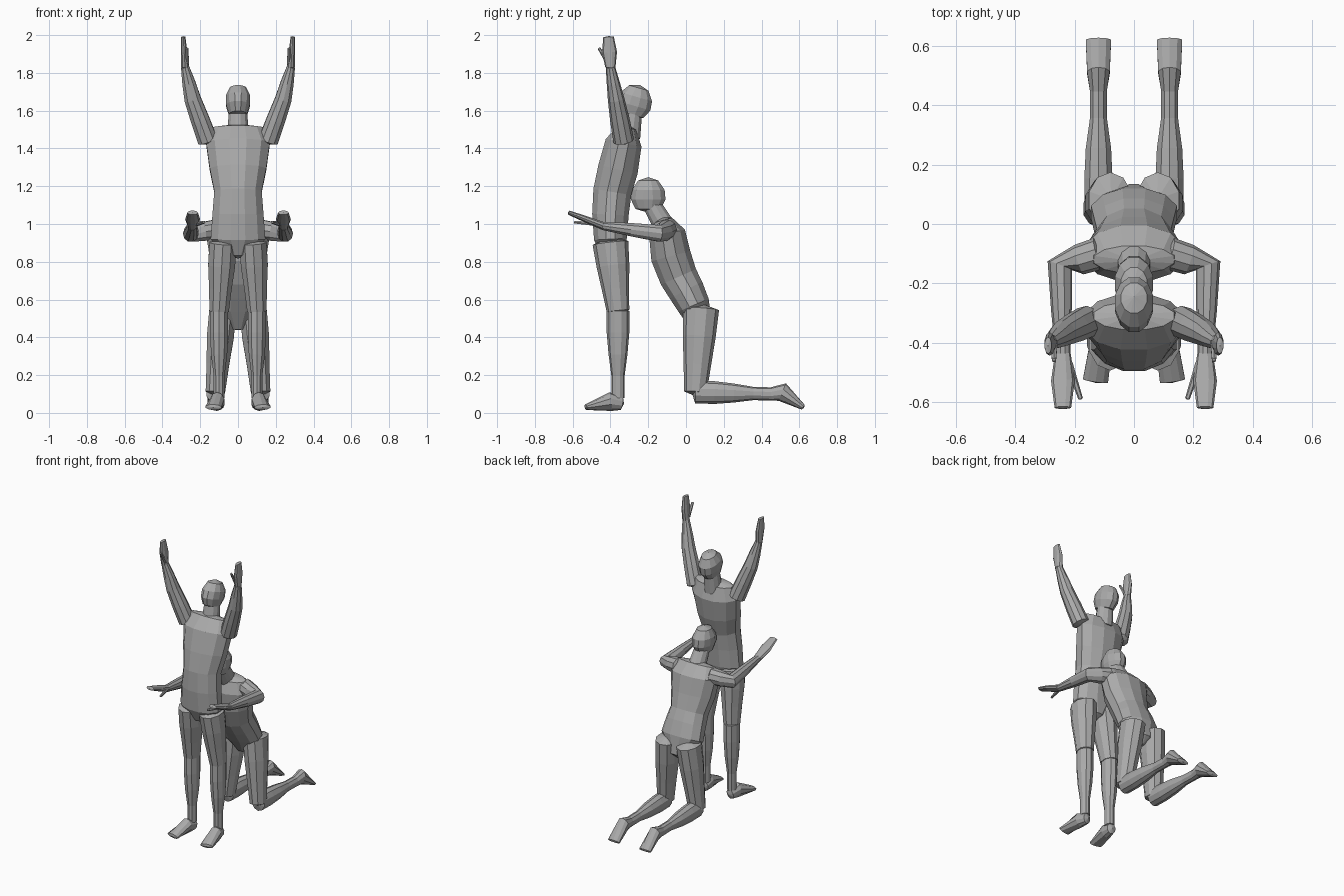
import bpy
import bmesh
import math
from mathutils import Vector

if "Cube" in bpy.data.objects:
    bpy.data.objects.remove(bpy.data.objects["Cube"], do_unlink=True)

AXIS_X = Vector((1, 0, 0))
AXIS_Z = Vector((0, 0, 1))

# One plain grey for both figures
grey = bpy.data.materials.new("plain grey")
grey.use_nodes = True
grey.diffuse_color = (0.4, 0.4, 0.4, 1)
grey.node_tree.nodes["Principled BSDF"].inputs["Base Color"].default_value = grey.diffuse_color

# Body shape shared by both figures: half width and half depth, evenly spaced along each part
SHAPES = {
    "torso": [(.06, .06), (.15, .09), (.14, .1), (.13, .105), (.155, .11), (.175, .1), (.14, .05)],
    "neck": [(.06, .06), (.05, .05)],
    "head": [(.05, .07), (.065, .095), (.067, .09), (.045, .055)],
    "thigh": [(.075, .095), (.075, .087), (.063, .073), (.054, .06)],
    "shin": [(.05, .06), (.05, .06), (.045, .05), (.03, .035), (.03, .035)],
    "foot": [(.03, .035), (.04, .05), (.045, .015)],
    "arm": [(.055, .055), (.052, .052), (.046, .044), (.037, .035), (.023, .025)],
    "hand": [(.022, .027), (.018, .04), (.012, .028)],
    "thumb": [(.013, .013), (.008, .008)],
}
MIDDLE_PARTS = ("torso", "neck", "head")
ARM_PARTS = ("arm", "hand", "thumb")


def resample(path, count):
    """Spread evenly spaced centres over a path of joints."""
    points = [Vector(point) for point in path]
    centers = []
    for i in range(count):
        position = i * (len(points) - 1) / (count - 1)
        k = min(int(position), len(points) - 2)
        centers.append(points[k].lerp(points[k + 1], position - k))
    return centers


def loft(name, path, shape, side_axis, sides, flip=1):
    """Skin elliptical rings set square to the path, with blunt pointed ends."""
    bm = bmesh.new()
    centers = resample(path, len(shape))
    last = len(shape) - 1
    loops = []
    for i, (center, (width, depth)) in enumerate(zip(centers, shape)):
        tangent = (centers[min(i + 1, last)] - centers[max(i - 1, 0)]).normalized()
        side = (side_axis - tangent * side_axis.dot(tangent)).normalized()
        across = tangent.cross(side)
        loop = []
        for k in range(sides):
            angle = math.tau * (k + 0.5) / sides
            point = center + side * width * math.cos(angle) + across * depth * math.sin(angle)
            point.x *= flip
            loop.append(bm.verts.new(point))
        loops.append(loop)
        if i in (0, last):
            outward = tangent if i else -tangent
            tip = center + outward * 0.4 * min(width, depth)
            tip.x *= flip
            apex = bm.verts.new(tip)
            for k in range(sides):
                bm.faces.new((loop[k], loop[(k + 1) % sides], apex))
    for lower, upper in zip(loops, loops[1:]):
        for k in range(sides):
            n = (k + 1) % sides
            bm.faces.new((lower[k], lower[n], upper[n], upper[k]))
    bmesh.ops.recalc_face_normals(bm, faces=bm.faces)
    mesh = bpy.data.meshes.new(name)
    bm.to_mesh(mesh)
    bm.free()
    mesh.materials.append(grey)
    obj = bpy.data.objects.new(name, mesh)
    bpy.context.collection.objects.link(obj)


def figure(name, arm_axis, pose):
    """Build one figure: single middle parts, mirrored limbs."""
    for part, path in pose.items():
        if part in MIDDLE_PARTS:
            path = [(0, y, z) for y, z in path]
            loft(f"{name}_{part}", path, SHAPES[part], AXIS_X, sides=12)
            continue
        axis = arm_axis if part in ARM_PARTS else AXIS_X
        sides = 6 if part == "thumb" else 10
        for label, flip in (("left", 1), ("right", -1)):
            loft(f"{name}_{label}_{part}", path, SHAPES[part], axis, sides, flip)


# Standing figure with raised arms
knee = (.1, -.36, .54)
wrist = (.28, -.4, 1.83)
figure("standing", AXIS_X, {
    "torso": [(-.39, .84), (-.4, .92), (-.4, 1.05), (-.39, 1.17),
              (-.36, 1.29), (-.33, 1.43), (-.31, 1.51)],
    "neck": [(-.3, 1.46), (-.28, 1.6)],
    "head": [(-.29, 1.58), (-.25, 1.72)],
    "thigh": [(.08, -.4, .9), knee],
    "shin": [knee, (.1, -.36, .08)],
    "foot": [(.1, -.34, .05), (.11, -.4, .06), (.13, -.53, .03)],
    "arm": [(.16, -.33, 1.44), (.24, -.37, 1.66), wrist],
    "hand": [wrist, (.29, -.41, 1.99)],
    "thumb": [(.27, -.41, 1.85), (.27, -.46, 1.93)],
})

# Kneeling figure with shins on the ground and arms reaching forward
knee = (.12, .05, .11)
wrist = (.24, -.44, .99)
figure("kneeling", AXIS_Z, {
    "torso": [(.08, .46), (.04, .57), (0, .65), (-.04, .72),
              (-.08, .83), (-.1, .95), (-.12, 1.02)],
    "neck": [(-.11, .98), (-.18, 1.1)],
    "head": [(-.2, 1.08), (-.2, 1.23)],
    "thigh": [(.08, .08, .55), knee],
    "shin": [knee, (.12, .46, .1)],
    "foot": [(.12, .45, .1), (.12, .51, .11), (.12, .62, .03)],
    "arm": [(.12, -.1, .97), (.25, -.14, .95), wrist],
    "hand": [wrist, (.24, -.62, 1.06)],
    "thumb": [(.22, -.47, 1), (.18, -.59, 1.01)],
})
